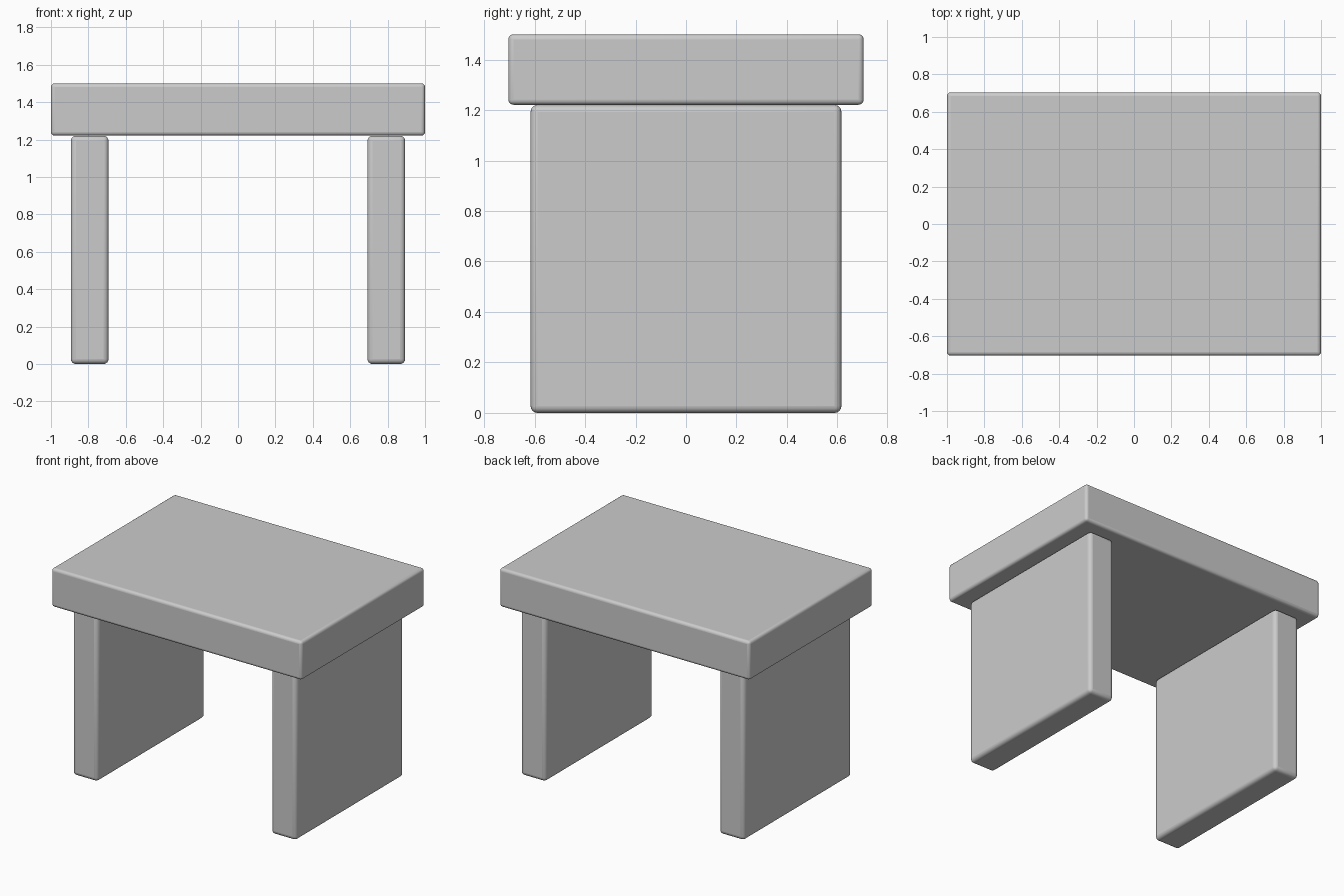
import bpy

if "Cube" in bpy.data.objects:
    bpy.data.objects.remove(bpy.data.objects["Cube"])


def rounded_box(name, lo, hi, radius):
    centre = [(a + b) / 2 for a, b in zip(lo, hi)]
    bpy.ops.mesh.primitive_cube_add(size=1, location=centre)
    obj = bpy.context.object
    obj.name = name
    obj.scale = [b - a for a, b in zip(lo, hi)]
    bpy.ops.object.transform_apply(location=False, rotation=False, scale=True)
    bevel = obj.modifiers.new("rounded_edges", 'BEVEL')
    bevel.width = radius
    bevel.segments = 4
    bpy.ops.object.shade_smooth_by_angle()
    return obj


# Thick table top
rounded_box("table_top", (-1, -0.704, 1.221), (1, 0.704, 1.5), 0.02)

# Slab legs, one at each end
for side, x in (("left", -0.793), ("right", 0.793)):
    rounded_box(side + "_slab_leg", (x - 0.101, -0.616, 0), (x + 0.101, 0.616, 1.22), 0.027)
